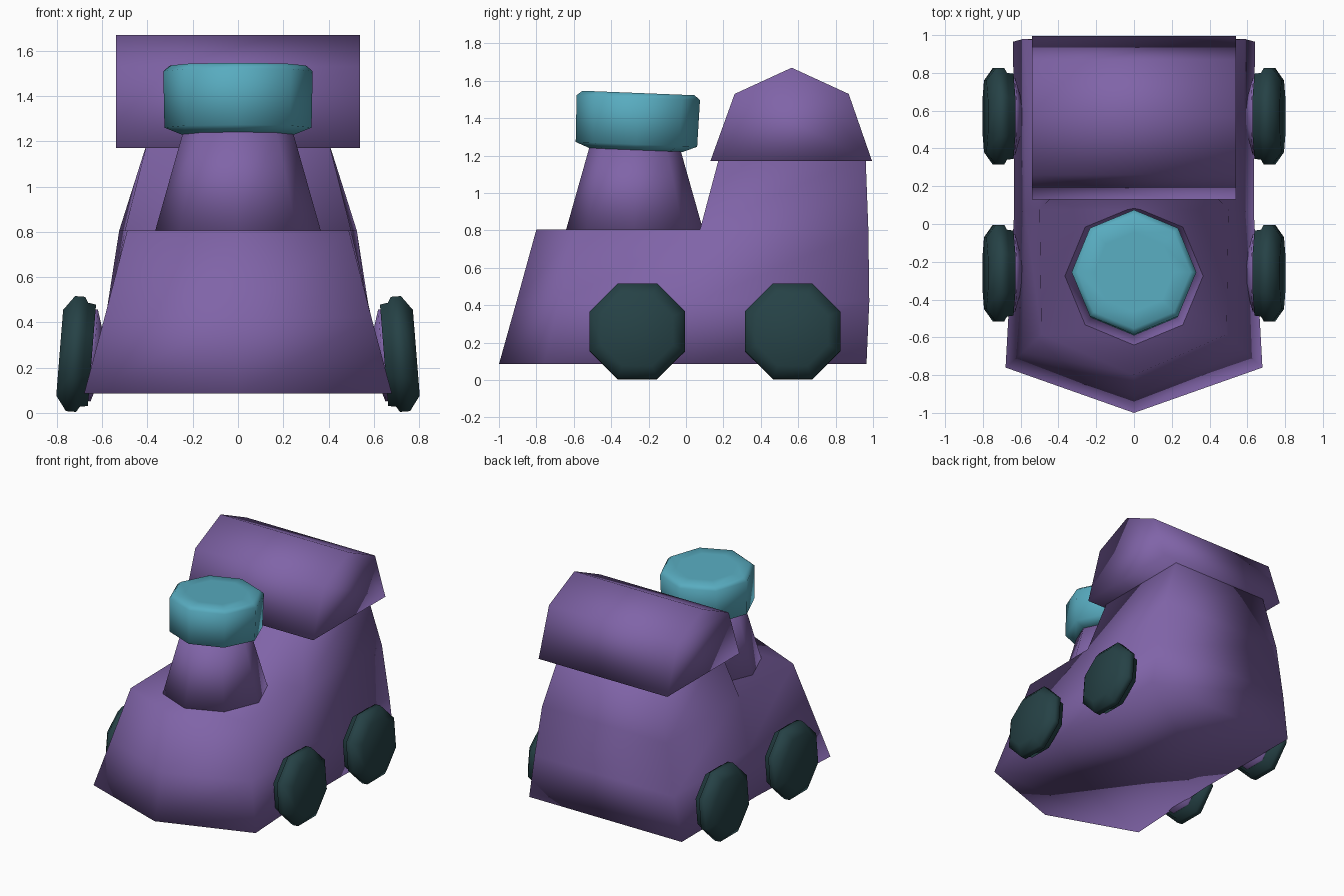
import bpy, bmesh, math
from mathutils import Matrix, Vector

if "Cube" in bpy.data.objects:
    bpy.data.objects.remove(bpy.data.objects["Cube"])


def material(name, colour):
    m = bpy.data.materials.new(name)
    m.diffuse_color = (*colour, 1)
    m.use_nodes = True
    m.node_tree.nodes["Principled BSDF"].inputs["Base Color"].default_value = m.diffuse_color
    return m


PURPLE = material("purple paint", (0.216, 0.127, 0.392))
TEAL = material("teal paint", (0.098, 0.413, 0.527))
DARK = material("dark rubber", (0.019, 0.054, 0.061))


def finish(bm, name, mat, flat=()):
    """Turn a bmesh into a smooth-shaded object."""
    bmesh.ops.recalc_face_normals(bm, faces=bm.faces)
    for f in bm.faces:
        f.smooth = True
    for f in flat:
        f.smooth = False
        for e in f.edges:
            e.smooth = False
    me = bpy.data.meshes.new(name)
    bm.to_mesh(me)
    bm.free()
    me.materials.append(mat)
    ob = bpy.data.objects.new(name, me)
    bpy.context.collection.objects.link(ob)
    return ob


def bridge(bm, a, b):
    n = len(a)
    for i in range(n):
        bm.faces.new((a[i], a[(i + 1) % n], b[(i + 1) % n], b[i]))


def turned(name, mat, profile, matrix, phase=0.0, flat_top=False):
    """Eight-sided part from (radius, height) rings along local z."""
    bm = bmesh.new()
    rings = []
    for r, h in profile:
        angles = [phase + k * math.pi / 4 for k in range(8)]
        rings.append([bm.verts.new(matrix @ Vector((r * math.cos(a), r * math.sin(a), h)))
                      for a in angles])
    for a, b in zip(rings, rings[1:]):
        bridge(bm, a, b)
    bm.faces.new(rings[0])
    top = bm.faces.new(rings[-1])
    return finish(bm, name, mat, [top] if flat_top else [])


# Body: stacked outlines with a pointed nose, then the cab on the rear half
def outline(bm, z, nose, front, mid, back):
    half = [front, mid, back]
    pts = [(0, nose)] + half + [(-x, y) for x, y in reversed(half)]
    return [bm.verts.new((x, y, z)) for x, y in pts]


bm = bmesh.new()
low = outline(bm, 0.085, -1.0, (0.68, -0.76), (0.635, 0.05), (0.64, 0.965))
waist = outline(bm, 0.42, -0.906, (0.59, -0.68), (0.575, 0.07), (0.585, 0.98))
deck = outline(bm, 0.805, -0.80, (0.49, -0.585), (0.50, 0.075), (0.525, 0.975))
bridge(bm, low, waist)
bridge(bm, waist, deck)
bm.faces.new(low)
nose, rf, rm, rb, lb, lm, lf = deck
bm.faces.new((nose, rf, rm, lm, lf))
cab_top = [bm.verts.new(p) for p in
           ((0.40, 0.18, 1.2), (0.40, 0.96, 1.2), (-0.40, 0.96, 1.2), (-0.40, 0.18, 1.2))]
bridge(bm, [rm, rb, lb, lm], cab_top)
bm.faces.new(cab_top)
finish(bm, "body", PURPLE)

# Roof: five-sided profile run across the cab
bm = bmesh.new()
profile = [(0.13, 1.17), (0.26, 1.53), (0.565, 1.67), (0.87, 1.53), (0.995, 1.17)]
ends = [[bm.verts.new((x, y, z)) for y, z in profile] for x in (-0.54, 0.54)]
bridge(bm, *ends)
for end in ends:
    bm.faces.new(end)
finish(bm, "roof", PURPLE)

# Chimney and its slightly tilted cap
turned("chimney", PURPLE, [(0.37, 0.79), (0.24, 1.25)],
       Matrix.Translation((0, -0.275, 0)))
turned("chimney_cap", TEAL,
       [(0.25, -0.155), (0.325, -0.125), (0.33, 0.125), (0.30, 0.15), (0.21, 0.15)],
       Matrix.Translation((0, -0.26, 1.385)) @ Matrix.Rotation(-0.04, 4, 'X'),
       flat_top=True)

# Wheels with hubs, leaning in at the top
K = 1 / math.cos(math.pi / 8)
for side, side_name in ((1, "right"), (-1, "left")):
    for y, place in ((-0.26, "front"), (0.57, "rear")):
        mat = (Matrix.Diagonal((side, 1, 1, 1))
               @ Matrix.Translation((0.715, y, 0.26))
               @ Matrix.Rotation(math.pi / 2 - 0.08, 4, 'Y').inverted()
               @ Matrix.Rotation(math.pi, 4, 'Y'))
        # local z points outward after this correction
        mat = (Matrix.Diagonal((side, 1, 1, 1))
               @ Matrix.Translation((0.715, y, 0.26))
               @ Matrix.Rotation(math.pi / 2 - 0.08, 4, 'Y'))
        turned(f"{place}_{side_name}_wheel", DARK,
               [(0.225 * K, -0.07), (0.23 * K, -0.035), (0.255 * K, -0.02),
                (0.255 * K, 0.025), (0.19 * K, 0.073)], mat, math.pi / 8)
        turned(f"{place}_{side_name}_hub", PURPLE,
               [(0.10, -0.115), (0.22, -0.08), (0.22, -0.05)], mat, math.pi / 8)
